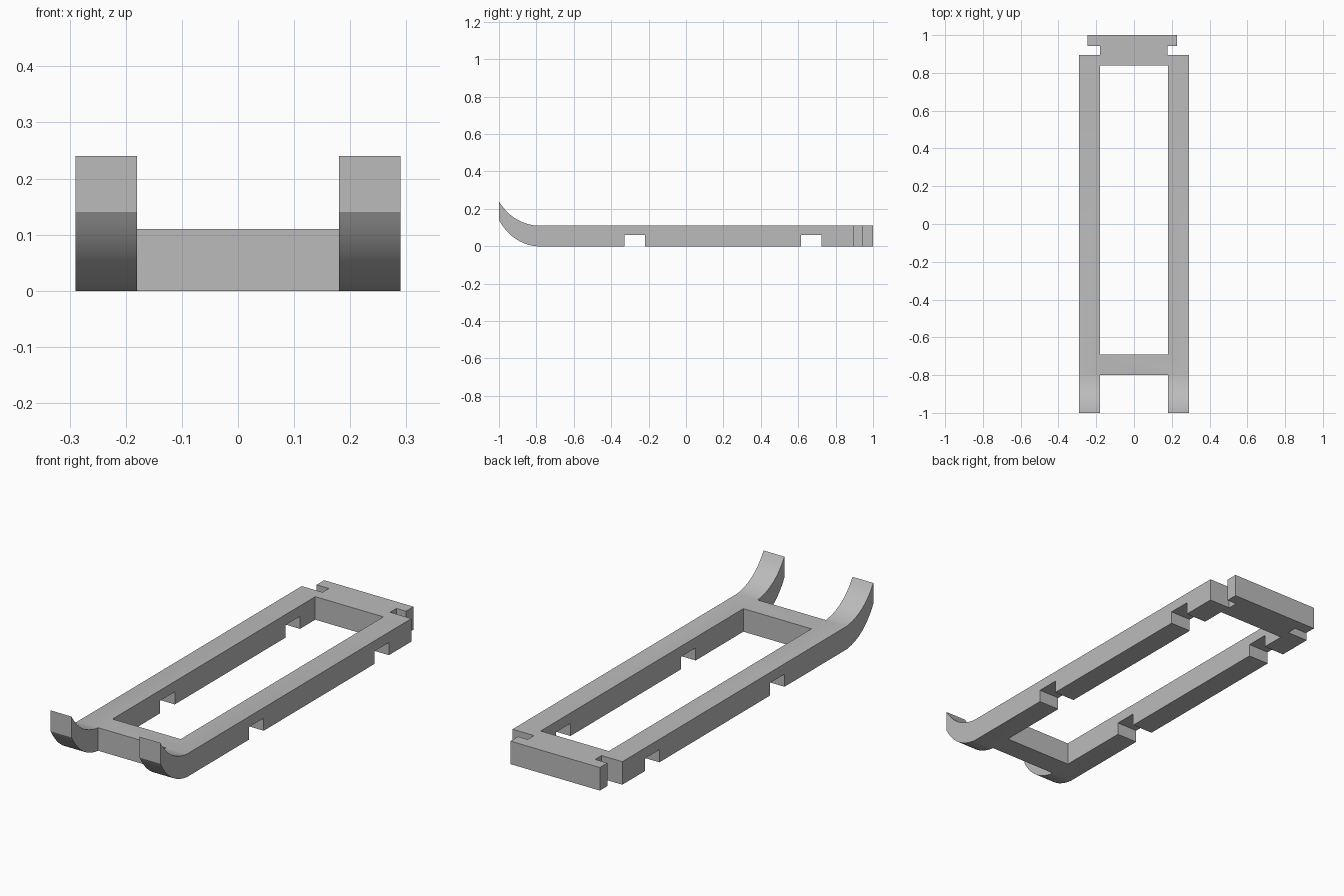
import bpy
import bmesh
from mathutils import Vector

default = bpy.data.objects.get("Cube")
if default:
    bpy.data.objects.remove(default, do_unlink=True)

# Plain grey material
grey = bpy.data.materials.new("plain grey")
grey.use_nodes = True
grey.diffuse_color = (0.5, 0.5, 0.5, 1)
grey.node_tree.nodes["Principled BSDF"].inputs["Base Color"].default_value = (0.5, 0.5, 0.5, 1)

HALF_WIDTH, INNER, HEIGHT = 0.29, 0.18, 0.11


def extrude(name, points, offset):
    """Solid made by sweeping a flat outline along an offset."""
    bm = bmesh.new()
    face = bm.faces.new([bm.verts.new(p) for p in points])
    swept = bmesh.ops.extrude_face_region(bm, geom=[face])
    moved = [v for v in swept["geom"] if isinstance(v, bmesh.types.BMVert)]
    bmesh.ops.translate(bm, verts=moved, vec=offset)
    bmesh.ops.recalc_face_normals(bm, faces=bm.faces)
    mesh = bpy.data.meshes.new(name)
    bm.to_mesh(mesh)
    bm.free()
    mesh.materials.append(grey)
    obj = bpy.data.objects.new(name, mesh)
    bpy.context.collection.objects.link(obj)
    return obj


def curve(start, control, end, steps=14):
    a, b, c = Vector(start), Vector(control), Vector(end)
    ts = [i / steps for i in range(steps + 1)]
    return [tuple(a * (1 - t) ** 2 + b * 2 * t * (1 - t) + c * t * t) for t in ts]


def cut(target, outline):
    """Cut a plan outline straight down through the target."""
    cutter = extrude("cutter", [(x, y, -1) for x, y in outline], (0, 0, 2))
    cutter.hide_render = True
    mod = target.modifiers.new("cut", 'BOOLEAN')
    mod.operation, mod.solver, mod.object = 'DIFFERENCE', 'EXACT', cutter
    bpy.context.view_layer.objects.active = target
    bpy.ops.object.modifier_apply(modifier=mod.name)
    bpy.data.objects.remove(cutter, do_unlink=True)


def rectangle(x0, x1, y0, y1):
    return [(x0, y0), (x1, y0), (x1, y1), (x0, y1)]


# Side profile: upturned front tips and two notches underneath
profile = curve((-1, 0.14), (-0.93, 0.015), (-0.8, 0))
for y0, y1 in ((-0.33, -0.22), (0.615, 0.725)):
    profile += [(y0, 0), (y0, 0.06), (y1, 0.06), (y1, 0)]
profile += [(1, 0), (1, HEIGHT)]
profile += curve((-0.8, HEIGHT), (-0.93, HEIGHT + 0.015), (-1, 0.24))
frame = extrude("runner_frame", [(-HALF_WIDTH, y, z) for y, z in profile],
                (2 * HALF_WIDTH, 0, 0))

# Middle opening and gap between the front tips
cut(frame, rectangle(-INNER, INNER, -0.69, 0.84))
cut(frame, rectangle(-INNER, INNER, -2, -0.799))

# Rear neck and lip, slightly off centre
for side, neck, lip in ((1, 0.177, 0.227), (-1, 0.18, 0.245)):
    outline = [(neck, 0.895), (1, 0.895), (1, 2), (lip, 2), (lip, 0.943), (neck, 0.943)]
    cut(frame, [(side * x, y) for x, y in outline])

# Smooth curved tips, sharp edges elsewhere
frame.select_set(True)
bpy.context.view_layer.objects.active = frame
bpy.ops.object.shade_smooth_by_angle(angle=0.5)
